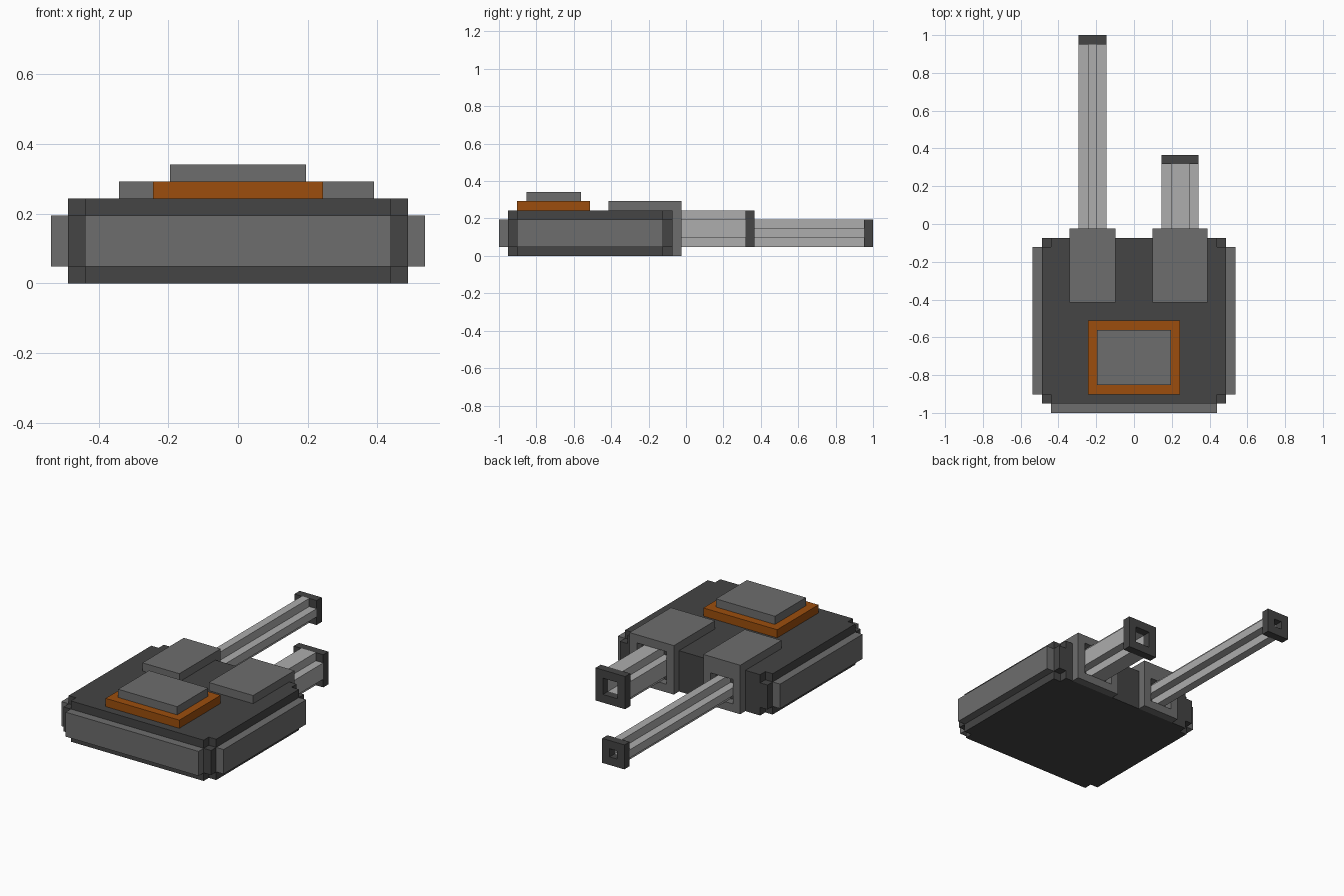
import bpy, bmesh
from itertools import product

if "Cube" in bpy.data.objects:
    bpy.data.objects.remove(bpy.data.objects["Cube"])

U = 2 / 41  # one block


def material(name, rgb):
    m = bpy.data.materials.new(name)
    m.diffuse_color = (*rgb, 1)
    m.use_nodes = True
    m.node_tree.nodes["Principled BSDF"].inputs["Base Color"].default_value = m.diffuse_color
    return m


DARK = material("dark grey", (0.058, 0.058, 0.058))
GREY = material("mid grey", (0.153, 0.153, 0.153))
LIGHT = material("light grey", (0.418, 0.418, 0.418))
ORANGE = material("orange", (0.333, 0.076, 0.004))


def solid(name, mat, xs, ys, zs, filled=lambda i, j, k: True):
    """Blocky solid: cells between the cut lines, skinned where filled meets empty."""
    cuts = (xs, ys, zs)
    cells = {c for c in product(*(range(len(a) - 1) for a in cuts)) if filled(*c)}
    bm = bmesh.new()
    verts = {}

    def vert(p):
        if p not in verts:
            x, y, z = (cuts[a][p[a]] for a in range(3))
            verts[p] = bm.verts.new((x * U, y * U - 1, z * U))
        return verts[p]

    for c in cells:
        for axis, side in product(range(3), (0, 1)):
            n = list(c)
            n[axis] += 2 * side - 1
            if tuple(n) in cells:
                continue
            u, v = (axis + 1) % 3, (axis + 2) % 3
            ring = []
            for du, dv in ((0, 0), (1, 0), (1, 1), (0, 1)):
                p = list(c)
                p[axis] += side
                p[u] += du
                p[v] += dv
                ring.append(vert(tuple(p)))
            bm.faces.new(ring if side else ring[::-1])
    me = bpy.data.meshes.new(name)
    bm.to_mesh(me)
    bm.free()
    me.materials.append(mat)
    ob = bpy.data.objects.new(name, me)
    bpy.context.collection.objects.link(ob)
    return ob


# Hull with its eight corner blocks removed
solid("hull", DARK, (-10, -9, 9, 10), (1, 2, 18, 19), (0, 1, 4, 5),
      lambda i, j, k: 1 in (i, j, k))

# Armour panels on the front and both sides
solid("front_panel", GREY, (-9, 9), (0, 1), (1, 4))
for side, x in (("left", -11), ("right", 10)):
    solid(side + "_panel", GREY, (x, x + 1), (2, 18), (1, 4))

# Hatch on the roof
solid("hatch_frame", ORANGE, (-5, 5), (2, 10), (5, 6))
solid("hatch_lid", GREY, (-4, 4), (3, 9), (6, 7))

# Two barrels: housing, four rails around an open bore, end collar
for side, box, xs, zs, end in (
        ("left", (-7, -2), (-6, -5, -4, -3), (1, 2, 3, 4), 41),
        ("right", (2, 8), (3, 4, 6, 7), (1, 2, 4, 5), 28)):
    # L-shaped housing: roof plate plus back wall with a square opening
    hz = sorted({0, 1, zs[-1], 5, 6})
    solid(side + "_housing", GREY, (box[0], xs[0], xs[-1], box[1]), (12, 19, 20), hz,
          lambda i, j, k: k == len(hz) - 2 or (j == 1 and (i, k) != (1, 1)))
    solid(side + "_barrel", LIGHT, xs, (19, end - 1), zs,
          lambda i, j, k: (i == 1) != (k == 1))
    solid(side + "_collar", DARK, xs, (end - 1, end), zs,
          lambda i, j, k: (i, k) != (1, 1))
